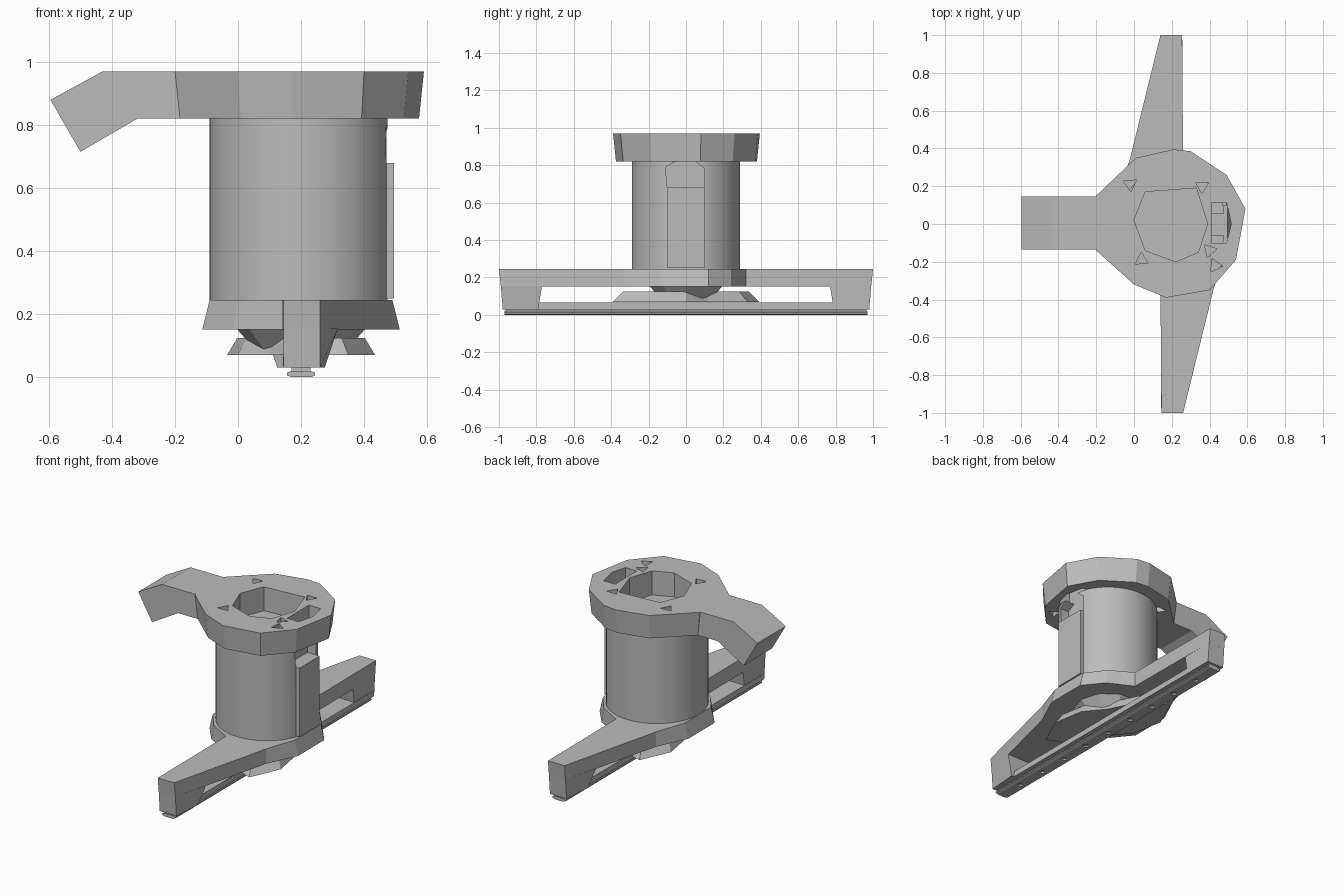
import bpy, bmesh, math
from mathutils import Vector

if "Cube" in bpy.data.objects:
    bpy.data.objects.remove(bpy.data.objects["Cube"])

CX = 0.2  # axis of the body
GREY = bpy.data.materials.new("plain grey")
GREY.use_nodes = True
GREY.diffuse_color = (0.5, 0.5, 0.5, 1)
GREY.node_tree.nodes["Principled BSDF"].inputs["Base Color"].default_value = (0.5, 0.5, 0.5, 1)


def loft(name, lower, upper):
    """Closed solid between two matching rings of 3D points."""
    bm = bmesh.new()
    a = [bm.verts.new(p) for p in lower]
    b = [bm.verts.new(p) for p in upper]
    n = len(a)
    bm.faces.new(a)
    bm.faces.new(b)
    for i in range(n):
        j = (i + 1) % n
        bm.faces.new((a[i], a[j], b[j], b[i]))
    bmesh.ops.recalc_face_normals(bm, faces=bm.faces)
    me = bpy.data.meshes.new(name)
    bm.to_mesh(me)
    bm.free()
    me.materials.append(GREY)
    ob = bpy.data.objects.new(name, me)
    bpy.context.collection.objects.link(ob)
    return ob


def prism(name, low, z0, z1, top=None):
    return loft(name, [(x, y, z0) for x, y in low], [(x, y, z1) for x, y in top or low])


def side_prism(name, profile, y0, y1):
    return loft(name, [(x, y0, z) for x, z in profile], [(x, y1, z) for x, z in profile])


def circle(r, n, x=CX, y=0.0, turn=0.0):
    return [(x + r * math.cos(turn + math.tau * i / n),
             y + r * math.sin(turn + math.tau * i / n)) for i in range(n)]


def rect(x0, x1, y0, y1):
    return [(x0, y0), (x1, y0), (x1, y1), (x0, y1)]


def scaled(pts, s):
    return [(CX + (x - CX) * s, y * s) for x, y in pts]


def spin(half):
    """Half outline about the axis, completed by a half turn."""
    return [(CX + s * x, s * y) for s in (1, -1) for x, y in half]


def carve(ob, cutters, op="DIFFERENCE"):
    bpy.context.view_layer.objects.active = ob
    for c in cutters:
        m = ob.modifiers.new("cut", "BOOLEAN")
        m.operation, m.object, m.solver = op, c, "EXACT"
        bpy.ops.object.modifier_apply(modifier=m.name)
        bpy.data.objects.remove(c)


# Main barrel, flattened on the +x side, with a side pocket
barrel = prism("barrel", [(min(x, 0.475), y) for x, y in circle(0.29, 64)], 0.245, 0.82)
pocket = [(-0.11, 0.79), (-0.1, 0.68), (0.1, 0.68), (0.1, 0.78), (0.04, 0.83), (-0.04, 0.83)]
carve(barrel, [loft("pocket_cutter", [(0.41, y, z) for y, z in pocket],
                    [(0.6, y, z) for y, z in pocket])])
bpy.ops.object.select_all(action="DESELECT")
barrel.select_set(True)
bpy.context.view_layer.objects.active = barrel
bpy.ops.object.shade_smooth_by_angle(angle=math.radians(25))

# Flat plate on the barrel
prism("barrel_plate", rect(0.44, 0.495, -0.1, 0.1), 0.25, 0.68)

# Faceted head with its bent lever
rim = [(-0.2, 0.15), (0.01, 0.35), (0.21, 0.395), (0.3, 0.385), (0.49, 0.26), (0.59, 0.08),
       (0.54, -0.19), (0.4, -0.35), (0.17, -0.39), (0.0, -0.32), (-0.2, -0.14)]
head = prism("head", scaled(rim, 0.96), 0.82, 0.97, rim)
lever = [(-0.1, 0.97), (-0.43, 0.97), (-0.595, 0.88), (-0.5, 0.715), (-0.32, 0.82), (-0.1, 0.82)]
carve(head, [side_prism("lever", lever, -0.135, 0.145)], "UNION")

# Socket, slot and corner holes through the head
socket = [(0.0, 0.02), (0.06, 0.17), (0.33, 0.19), (0.39, 0.0),
          (0.34, -0.15), (0.22, -0.2), (0.06, -0.14)]
cuts = [prism("socket_cutter", socket, 0.7, 1.1),
        prism("slot_cutter", [(0.41, -0.1), (0.49, -0.1), (0.515, 0.0), (0.49, 0.115), (0.41, 0.115)],
              0.7, 1.1)]
for x, y, turn in ((-0.02, 0.21, 0.6), (0.36, 0.2, 2.6), (0.04, -0.19, 1.6), (0.4, -0.14, 0.2),
                   (0.43, -0.22, 2.0)):
    cuts.append(prism("corner_cutter", circle(0.04, 3, x, y, turn), 0.7, 1.1))
carve(head, cuts)

# Bracket: flared hub with two tapering wings
outline = spin([(0.055, 1), (-0.06, 1), (-0.225, 0.33), (-0.29, 0.14),
                (-0.29, -0.12), (-0.2, -0.24), (-0.06, -0.32)])
flare = [(CX + (x - CX) * (1.08 if abs(y) < 0.3 else 1), y * (0.99 if abs(y) > 0.9 else 1))
         for x, y in outline]
prism("bracket", flare, 0.152, 0.245, outline)

# Legs at the wing ends
for s, side in ((1, "back"), (-1, "front")):
    foot = [(0.055, 0.98), (-0.06, 0.98), (-0.075, 0.79), (0.055, 0.79)]
    knee = [(0.055, 0.99), (-0.06, 0.99), (-0.117, 0.77), (0.055, 0.77)]
    prism(side + "_leg", [(CX + s * x, s * y) for x, y in foot], 0.03, 0.155,
          [(CX + s * x, s * y) for x, y in knee])

# Lower hub and skewed flange under the bracket
prism("lower_hub", circle(0.13, 10), 0.07, 0.16, circle(0.21, 10))
flange = spin([(-0.235, 0.2), (-0.15, 0.39), (0.0, 0.33), (0.1, 0.12), (0.2, 0.0)])
prism("flange", flange, 0.07, 0.125, scaled(flange, 0.86))

# Stepped rail with a row of small holes underneath
prism("rail_top", rect(0.143, 0.257, -0.975, 0.975), 0.03, 0.065)
prism("rail_neck", rect(0.17, 0.23, -0.965, 0.965), 0.012, 0.035)
strip = [(0.17, 0.0), (0.23, 0.0), (0.245, 0.006), (0.245, 0.014), (0.23, 0.02),
         (0.17, 0.02), (0.155, 0.014), (0.155, 0.006)]
base = side_prism("rail_base", strip, -0.97, 0.97)
carve(base, [prism("hole_cutter", circle(0.018, 6, CX, -0.8 + 0.2 * i), -0.05, 0.011)
             for i in range(9)])
